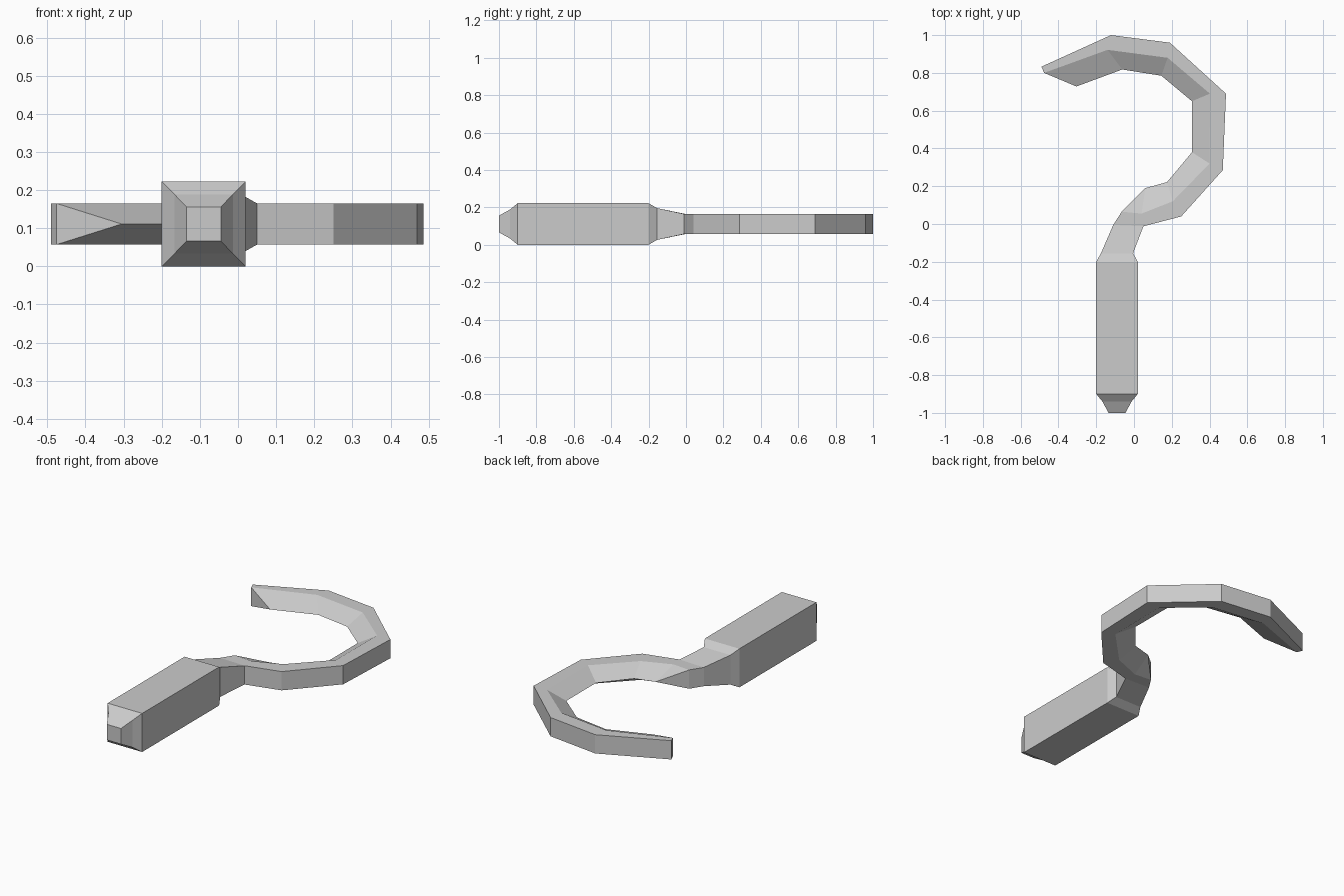
import bpy, bmesh

cube = bpy.data.objects.get("Cube")
if cube:
    bpy.data.objects.remove(cube, do_unlink=True)

MID = 0.111          # height of the horizontal symmetry plane
HALF = 0.054         # half thickness of the blade

grey = bpy.data.materials.new("plain grey")
grey.use_nodes = True
grey.diffuse_color = (0.6, 0.6, 0.6, 1)
grey.node_tree.nodes["Principled BSDF"].inputs["Base Color"].default_value = (0.6, 0.6, 0.6, 1)

bm = bmesh.new()


def vert(point, height):
    return bm.verts.new((point[0], point[1], MID + height))


def four_ring(left, right, half):
    return [vert(left, half), vert(right, half), vert(right, -half), vert(left, -half)]


def bridge(a, b, skip=()):
    n = len(a)
    for i in range(n):
        if i not in skip:
            j = (i + 1) % n
            bm.faces.new((a[i], a[j], b[j], b[i]))


# Handle with tapered pommel, then the neck: left point, right point, half height
rings = [four_ring(*s) for s in (
    ((-0.135, -1.0), (-0.045, -1.0), 0.045),
    ((-0.167, -0.94), (-0.013, -0.94), 0.078),
    ((-0.2, -0.9), (0.02, -0.9), 0.111),
    ((-0.2, -0.2), (0.02, -0.2), 0.111),
    ((-0.175, -0.155), (-0.005, -0.155), 0.085),
    ((-0.11, -0.005), (0.05, -0.012), HALF),
    ((-0.065, 0.065), (0.04, 0.055), HALF),
)]
bm.faces.new(rings[0])
for a, b in zip(rings[:-2], rings[1:-1]):
    bridge(a, b)
base, root = rings[-2:]
bridge(base, root, skip=(1,))    # right side stays open for the blade

# Blade root: three triangles leading into the cutting edge
edge = vert((0.06, 0.19), 0)
bm.faces.new((root[0], root[1], edge))
bm.faces.new((root[2], root[3], edge))
bm.faces.new((root[3], root[0], edge))
blade = [base[1], root[1], edge, root[2], base[2]]

# Curved blade: outer spine, bevel ridge, inner cutting edge
for spine, ridge, cut in (
    ((0.25, 0.04), (0.205, 0.12), (0.175, 0.222)),
    ((0.47, 0.285), (0.4, 0.32), (0.307, 0.38)),
    ((0.487, 0.69), (0.402, 0.69), (0.307, 0.65)),
    ((0.19, 0.96), (0.178, 0.88), (0.145, 0.785)),
    ((-0.122, 1.0), (-0.14, 0.922), (-0.062, 0.818)),
    ((-0.49, 0.833), (-0.476, 0.8), (-0.305, 0.728)),
):
    ring = [vert(spine, HALF), vert(ridge, HALF), vert(cut, 0),
            vert(ridge, -HALF), vert(spine, -HALF)]
    bridge(blade, ring)
    blade = ring

# Blunt tip
bm.faces.new((blade[0], blade[1], blade[3], blade[4]))
bm.faces.new(blade[1:4])

bmesh.ops.recalc_face_normals(bm, faces=bm.faces)
mesh = bpy.data.meshes.new("sickle")
bm.to_mesh(mesh)
bm.free()
mesh.materials.append(grey)
sickle = bpy.data.objects.new("sickle", mesh)
bpy.context.collection.objects.link(sickle)
